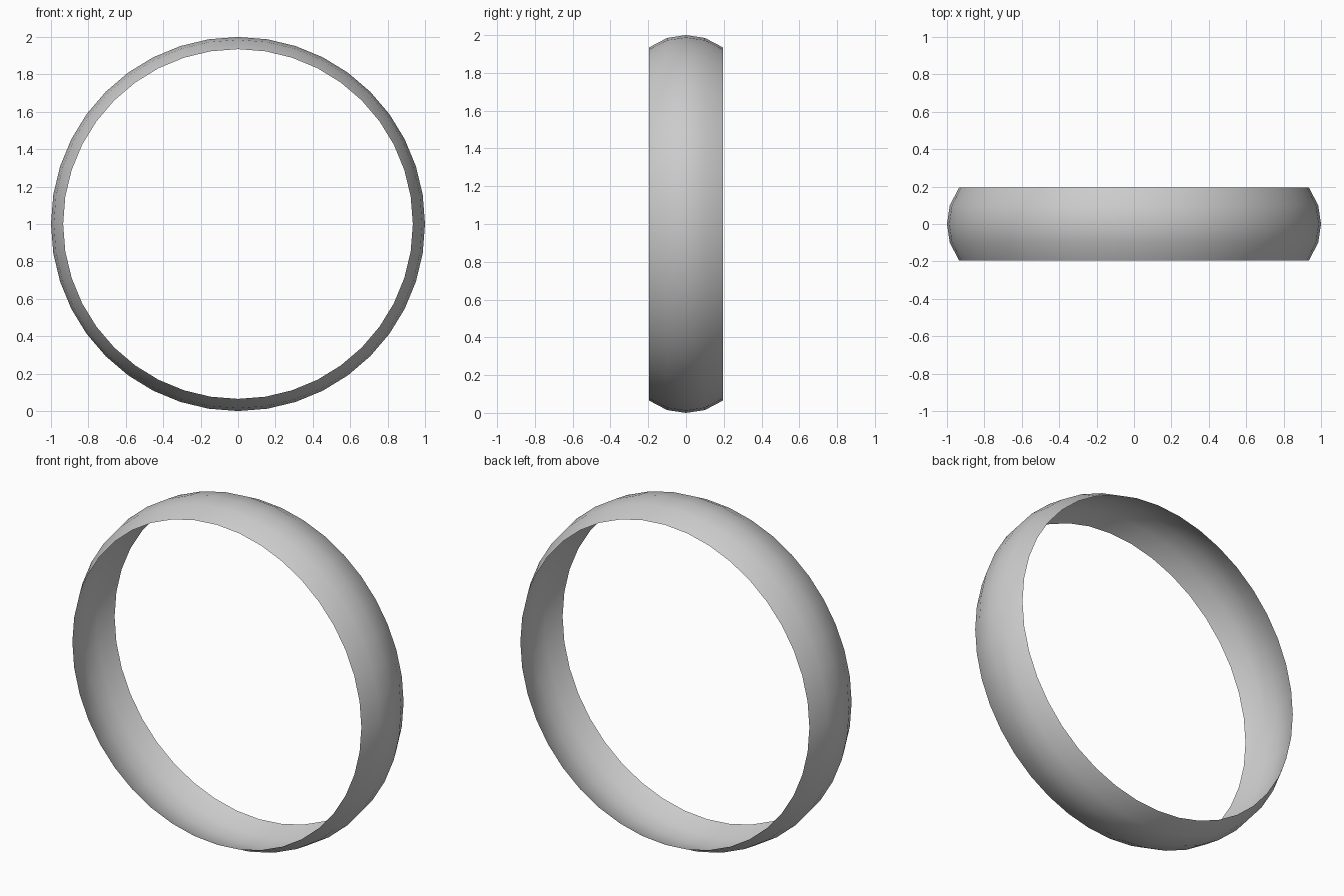
import bpy, bmesh
from math import sin, cos, pi

if "Cube" in bpy.data.objects:
    bpy.data.objects.remove(bpy.data.objects["Cube"])

SIDES = 40
# Bulged band profile: (y, radius)
PROFILE = [(-0.195, 0.935), (-0.1, 0.985), (0.0, 1.0), (0.1, 0.985), (0.195, 0.935)]

# Thin open band, revolved around the y axis
bm = bmesh.new()
loops = []
for y, r in PROFILE:
    loops.append([bm.verts.new((r * sin(2 * pi * i / SIDES), y, 1 + r * cos(2 * pi * i / SIDES)))
                  for i in range(SIDES)])
for a, b in zip(loops, loops[1:]):
    for i in range(SIDES):
        j = (i + 1) % SIDES
        face = bm.faces.new((a[i], b[i], b[j], a[j]))
        face.smooth = True
        # make normals point away from the ring's axis
        face.normal_update()
        c = face.calc_center_median()
        if face.normal.x * c.x + face.normal.z * (c.z - 1) < 0:
            face.normal_flip()

mesh = bpy.data.meshes.new("ring_band")
bm.to_mesh(mesh)
bm.free()
ring = bpy.data.objects.new("ring_band", mesh)
bpy.context.collection.objects.link(ring)
